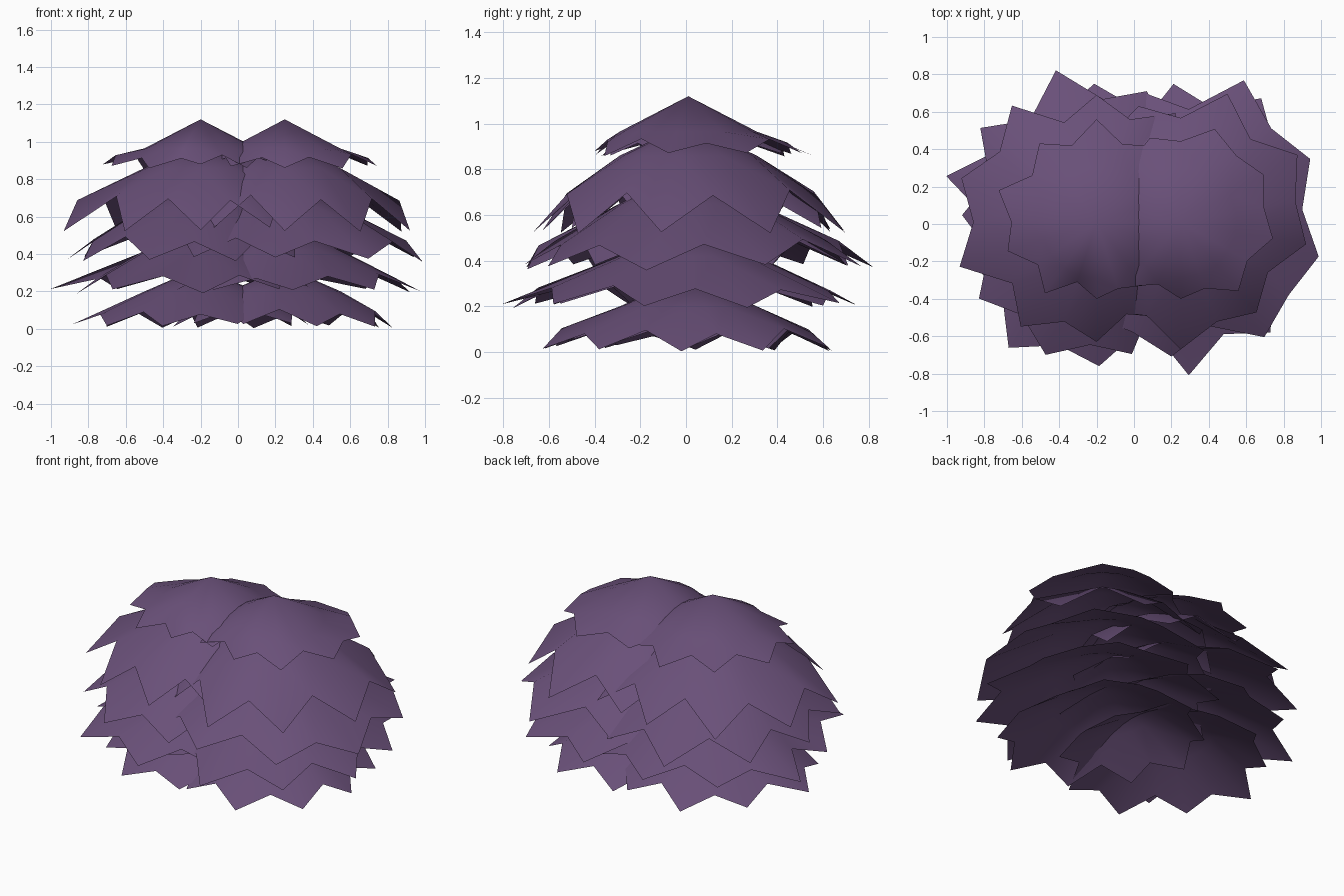
import bpy
import bmesh
import random
from math import cos, sin, radians

random.seed(4)
cube = bpy.data.objects.get("Cube")
if cube:
    bpy.data.objects.remove(cube, do_unlink=True)

# Single foliage colour
leaf = bpy.data.materials.new("dusky_purple_leaf")
leaf.use_nodes = True
color = (0.142, 0.08, 0.19, 1)
leaf.diffuse_color = color
shader = leaf.node_tree.nodes["Principled BSDF"]
shader.inputs["Base Color"].default_value = color
shader.inputs["Roughness"].default_value = 0.9


def canopy(name, x, heights, phase, tips):
    """Open drooping cone with a pleated rim; tips are radii in hundredths."""
    apex, waist, notch_z, tip_z = heights
    bm = bmesh.new()
    count = len(tips) * 2

    def point(i, radius, z):
        angle = radians(phase + 360 * i / count)
        return bm.verts.new((x + radius * cos(angle), 0.01 + radius * sin(angle), z))

    # Rim alternates between long low tips and shorter, higher notches
    top = bm.verts.new((x, 0.01, apex))
    middle = [point(i, 0.3, waist) for i in range(count)]
    rim = []
    for i, tip in enumerate(tips):
        after = tips[(i + 1) % len(tips)]
        notch = min(tip, after) * random.uniform(0.8, 0.92)
        rim.append(point(2 * i, tip / 100, tip_z + random.uniform(-0.015, 0.015)))
        rim.append(point(2 * i + 1, notch / 100, notch_z + random.uniform(-0.015, 0.015)))
    for i in range(count):
        j = (i + 1) % count
        bm.faces.new((top, middle[i], middle[j]))
        # Split each panel along its pleat, from the notch to the waist
        if i % 2:
            bm.faces.new((middle[i], rim[i], middle[j]))
            bm.faces.new((rim[i], rim[j], middle[j]))
        else:
            bm.faces.new((middle[i], rim[j], middle[j]))
            bm.faces.new((middle[i], rim[i], rim[j]))
    for face in bm.faces:
        face.smooth = True
    mesh = bpy.data.meshes.new(name)
    bm.to_mesh(mesh)
    bm.free()
    mesh.materials.append(leaf)
    bpy.context.collection.objects.link(bpy.data.objects.new(name, mesh))


# Each tier: name, heights from apex to tips, then (phase, tip radii) per clump
TIERS = [
    ("crown", (1.12, 0.965, 0.92, 0.87),
     (90, [55, 52, 55, 50, 47, 41, 42, 45, 45, 50]),
     (310, [48, 50, 51, 53, 48, 48, 45, 45, 41])),
    ("upper", (1.0, 0.86, 0.7, 0.53),
     (90, [68, 77, 76, 77, 69, 64, 63, 60, 60, 72]),
     (270, [68, 63, 68, 72, 73, 66, 65, 65, 62])),
    ("middle", (0.8, 0.65, 0.48, 0.37),
     (105, [84, 80, 72, 75, 76, 73, 65, 65, 65, 75]),
     (346, [76, 77, 83, 72, 65, 65, 70, 72, 76])),
    ("lower", (0.57, 0.42, 0.28, 0.2),
     (91, [74, 74, 84, 70, 82, 77, 70, 65, 65, 72]),
     (273, [82, 76, 75, 72, 79, 74, 70, 65, 65, 70])),
    ("base", (0.33, 0.2, 0.09, 0.016),
     (108, [66, 62, 69, 62, 66, 64, 60, 58, 60, 63]),
     (285, [66, 62, 58, 60, 66, 64, 60, 60, 58, 62])),
]
for tier, heights, right, left in TIERS:
    canopy(tier + "_foliage_right", -0.2, heights, *right)
    canopy(tier + "_foliage_left", 0.25, heights, *left)
